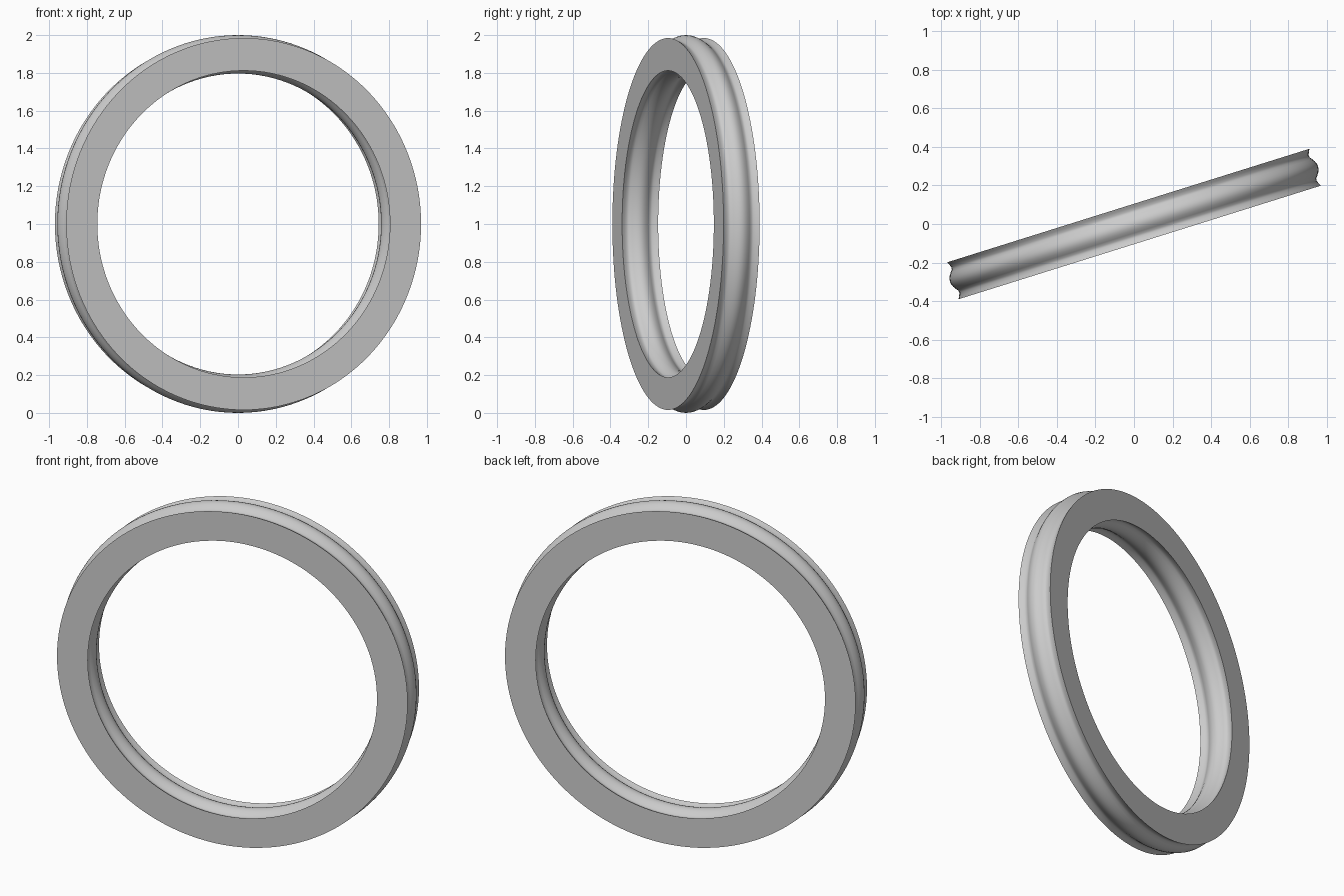
import bpy, bmesh, math
from mathutils import Matrix

if "Cube" in bpy.data.objects:
    bpy.data.objects.remove(bpy.data.objects["Cube"])

SEGMENTS = 128
TURN = math.radians(17.4)   # the ring stands turned about the vertical
HALF_WIDTH = 0.10

# One plain grey metal
grey = bpy.data.materials.new("grey metal")
grey.use_nodes = True
colour = (0.6, 0.6, 0.6, 1)
grey.diffuse_color = colour
grey.node_tree.nodes["Principled BSDF"].inputs["Base Color"].default_value = colour

# Rim relief from edge to edge: raised lip, groove, rounded central bead
half = [(1.0, 0.0), (0.85, -0.008), (0.7, -0.014), (0.58, -0.013), (0.45, -0.003),
        (0.3, 0.007), (0.15, 0.0132)]
relief = [(-v, h) for v, h in half] + [(0, 0.0155)] + [(v, h) for v, h in reversed(half)]
outer = [(0.9845 + h, v * HALF_WIDTH) for v, h in relief]
inner = [(0.812 - h, v * HALF_WIDTH) for v, h in reversed(relief)]
profile = outer + inner

# Sweep the closed cross-section around the ring's axis
bm = bmesh.new()
loops = []
for i in range(SEGMENTS):
    a = 2 * math.pi * i / SEGMENTS
    loops.append([bm.verts.new((r * math.cos(a), y, r * math.sin(a))) for r, y in profile])
n = len(profile)
for i in range(SEGMENTS):
    here, there = loops[i], loops[(i + 1) % SEGMENTS]
    for j in range(n):
        k = (j + 1) % n
        bm.faces.new((here[j], here[k], there[k], there[j]))
bmesh.ops.recalc_face_normals(bm, faces=bm.faces)
bmesh.ops.transform(bm, verts=bm.verts,
                    matrix=Matrix.Translation((0, 0, 1)) @ Matrix.Rotation(TURN, 4, "Z"))

mesh = bpy.data.meshes.new("ring")
bm.to_mesh(mesh)
bm.free()
ring = bpy.data.objects.new("ring", mesh)
bpy.context.collection.objects.link(ring)
mesh.materials.append(grey)

# Smooth rims, crisp edges on the flat sides
bpy.ops.object.select_all(action="DESELECT")
ring.select_set(True)
bpy.context.view_layer.objects.active = ring
bpy.ops.object.shade_smooth_by_angle(angle=math.radians(40))
